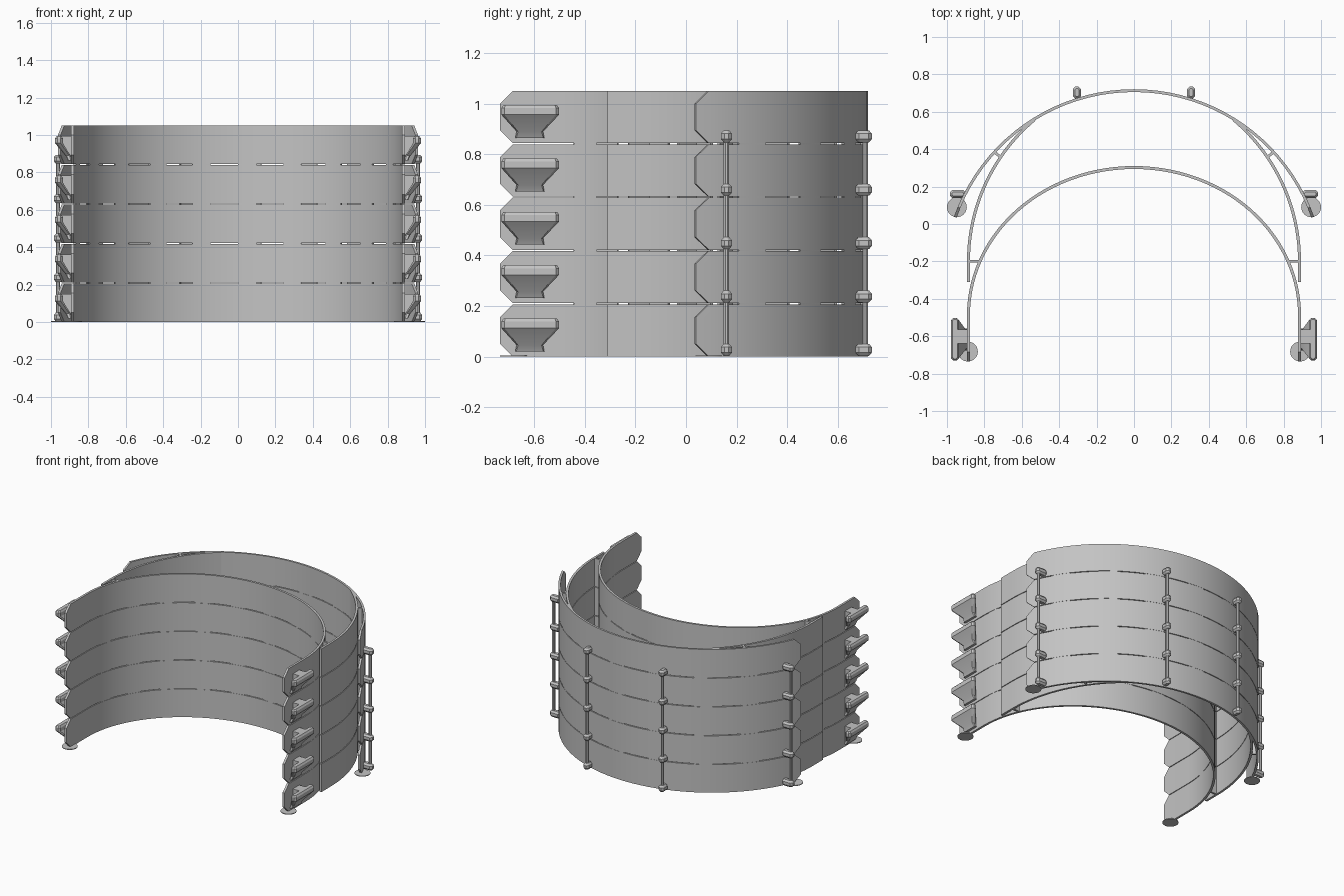
import bpy, bmesh
from math import sin, cos, pi, radians
from mathutils import Vector

cube = bpy.data.objects.get("Cube")
if cube:
    bpy.data.objects.remove(cube, do_unlink=True)

LAYERS, PITCH, HEIGHT = 5, 0.211, 0.206

grey = bpy.data.materials.new("plain grey")
grey.use_nodes = True
grey.diffuse_color = (0.55, 0.55, 0.55, 1)
grey.node_tree.nodes["Principled BSDF"].inputs["Base Color"].default_value = (0.55, 0.55, 0.55, 1)


def finish(name, bm, mirror=False, count=1):
    """Make the object, mirror it across x and stack it upward."""
    bmesh.ops.recalc_face_normals(bm, faces=bm.faces)
    mesh = bpy.data.meshes.new(name)
    bm.to_mesh(mesh)
    bm.free()
    mesh.materials.append(grey)
    ob = bpy.data.objects.new(name, mesh)
    bpy.context.collection.objects.link(ob)
    bpy.ops.object.select_all(action='DESELECT')
    ob.select_set(True)
    bpy.context.view_layer.objects.active = ob
    bpy.ops.object.shade_smooth_by_angle(angle=radians(30))
    if mirror:
        mod = ob.modifiers.new("mirror", 'MIRROR')
        mod.use_mirror_merge = False
    if count > 1:
        mod = ob.modifiers.new("stack", 'ARRAY')
        mod.count = count
        mod.use_relative_offset = False
        mod.use_constant_offset = True
        mod.constant_offset_displace = (0, 0, PITCH)
    return ob


def bridge(bm, rings):
    for a, b in zip(rings, rings[1:]):
        n = len(a)
        for i in range(n):
            j = (i + 1) % n
            bm.faces.new((a[i], a[j], b[j], b[i]))


def add_ribbon(bm, path, thick, z0=0.0, z1=HEIGHT, notch=0.0):
    """Upright strip along a plan path, with optional bevelled end corners."""
    pts = [Vector((x, y, 0)) for x, y in path]
    zs = (z0, z0 + 0.05, z1 - 0.05, z1) if notch else (z0, z1)
    rows, last, rings = len(zs), len(pts) - 1, []
    for k, p in enumerate(pts):
        t = (pts[min(k + 1, last)] - pts[max(k - 1, 0)]).normalized()
        side = Vector((-t.y, t.x, 0)) * thick / 2
        pull = t * notch * ((k == 0) - (k == last))
        ring = []
        for s, order in ((1, range(rows)), (-1, reversed(range(rows)))):
            for r in order:
                shift = pull if r in (0, rows - 1) else Vector()
                ring.append(bm.verts.new(p + side * s + shift + Vector((0, 0, zs[r]))))
        rings.append(ring)
    bridge(bm, rings)
    n = 2 * rows
    for ring in (rings[0], rings[-1]):
        for i in range(rows - 1):
            bm.faces.new((ring[i], ring[i + 1], ring[n - 2 - i], ring[n - 1 - i]))


def add_loft(bm, sections):
    """Stack of corner-cut rectangles given as (z, x0, x1, y0, y1, cut)."""
    rings = []
    for z, x0, x1, y0, y1, c in sections:
        plan = ((x0 + c, y0), (x1 - c, y0), (x1, y0 + c), (x1, y1 - c),
                (x1 - c, y1), (x0 + c, y1), (x0, y1 - c), (x0, y0 + c))
        rings.append([bm.verts.new((x, y, z)) for x, y in plan])
    bridge(bm, rings)
    bm.faces.new(rings[0])
    bm.faces.new(rings[-1])


def arc(cx, cy, rx, ry, a0, a1, n):
    angles = [radians(a0 + (a1 - a0) * i / n) for i in range(n + 1)]
    return [(cx + rx * cos(a), cy + ry * sin(a)) for a in angles]


# Outer visor arc and inner head band
visor = arc(0, -0.30, 1.013, 1.013, 19.4, 160.6, 40)
band = ([(0.885, -0.735), (0.885, -0.66)] + arc(0, -0.488, 0.885, 0.79, 0, 180, 56)
        + [(-0.885, -0.66), (-0.885, -0.735)])
for name, path, thick, notch in (("visor_arc", visor, 0.015, 0.055),
                                 ("head_band", band, 0.016, 0.05)):
    bm = bmesh.new()
    add_ribbon(bm, path, thick, notch=notch)
    finish(name, bm, count=LAYERS)

    # Short break-away tabs in the gaps between layers
    bm = bmesh.new()
    for i in range(3, len(path) - 5, 5):
        add_ribbon(bm, path[i:i + 3], thick * 0.8, HEIGHT - 0.001, PITCH + 0.001)
    finish(name + "_tabs", bm, count=LAYERS - 1)

# Side arms joining band and visor, with their struts
bm = bmesh.new()
add_ribbon(bm, [(0.885, -0.31)] + arc(-0.105, -0.2, 0.99, 0.99, 0, 50, 20), 0.016)
finish("side_arm", bm, True, LAYERS)
bm = bmesh.new()
add_ribbon(bm, [(0.828, -0.2), (0.885, -0.2)], 0.014)
add_ribbon(bm, [(0.71, 0.355), (0.748, 0.386)], 0.014)
finish("struts", bm, True, LAYERS)

# Strap hooks: a tapering fin carried on a short connector
bm = bmesh.new()
add_loft(bm, [(0.02, 0.89, 0.91, -0.675, -0.56, 0.004),
              (0.045, 0.895, 0.922, -0.67, -0.565, 0.006),
              (0.112, 0.936, 0.978, -0.73, -0.502, 0.012),
              (0.138, 0.936, 0.978, -0.73, -0.502, 0.012),
              (0.15, 0.944, 0.970, -0.722, -0.51, 0.008)])
add_loft(bm, [(0.02, 0.885, 0.90, -0.64, -0.57, 0.003),
              (0.09, 0.885, 0.945, -0.64, -0.565, 0.003),
              (0.15, 0.885, 0.945, -0.64, -0.565, 0.003)])
finish("strap_hook", bm, True, LAYERS)

# Pegs on the outside of the visor
bm = bmesh.new()
for x0, x1, y0, y1 in ((0.283, 0.327, 0.67, 0.735), (0.90, 0.985, 0.138, 0.182)):
    sections = []
    for z, d in ((0.003, 0.011), (0.016, 0), (0.037, 0), (0.05, 0.011)):
        sections.append((z, x0 + d, x1 - d, y0 + d, y1 - d, 0.014 - d * 0.6))
    add_loft(bm, sections)
finish("peg", bm, True, LAYERS)

# Thin rods linking the pegs
bm = bmesh.new()
for x, y in ((0.305, 0.708), (0.962, 0.16)):
    r = 0.011
    add_loft(bm, [(z, x - r, x + r, y - r, y + r, 0.0065) for z in (0.02, 0.87)])
finish("peg_rod", bm, True)

# Round feet under the lowest layer
bm = bmesh.new()
for x, y in ((0.947, 0.09), (0.888, -0.682)):
    ring0, ring1 = [[bm.verts.new((x + 0.053 * cos(a), y + 0.053 * sin(a), z))
                     for a in [2 * pi * i / 32 for i in range(32)]] for z in (0, 0.005)]
    bridge(bm, [ring0, ring1])
    bm.faces.new(ring0)
    bm.faces.new(ring1)
finish("foot_disc", bm, True)
